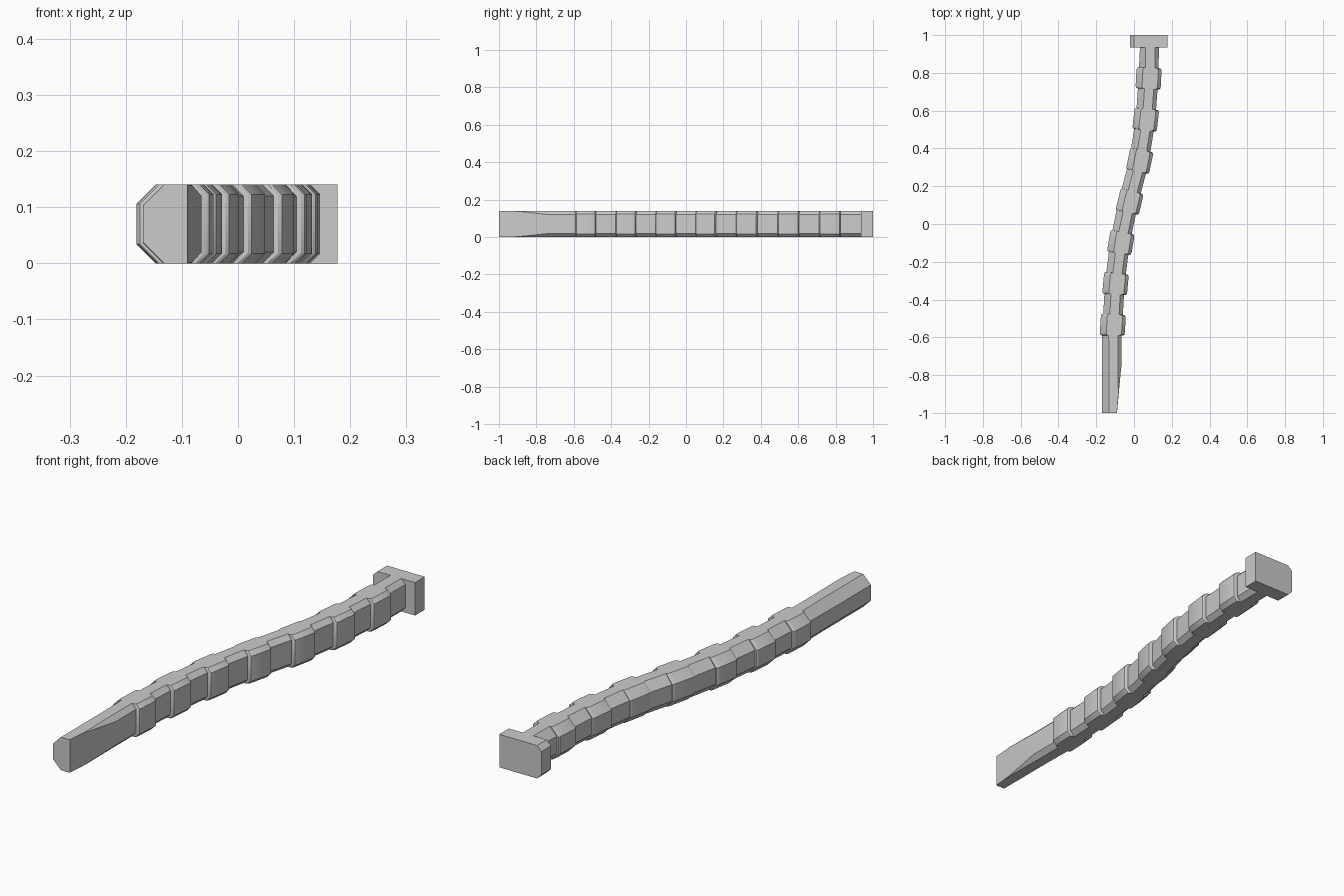
import bpy, bmesh, math

if "Cube" in bpy.data.objects:
    bpy.data.objects.remove(bpy.data.objects["Cube"])

H = 0.14  # thickness of the whole piece

steel = bpy.data.materials.new("steel_grey")
steel.diffuse_color = (0.6, 0.6, 0.6, 1)
steel.use_nodes = True
steel.node_tree.nodes["Principled BSDF"].inputs["Base Color"].default_value = steel.diffuse_color

# Centre line of the curved shaft as (y, x)
PATH = [(-1.0, -.117), (-.59, -.117), (-.535, -.114), (-.31, -.100), (-.10, -.073),
        (.10, -.033), (.32, .022), (.54, .058), (.77, .076), (.95, .082)]


def centre(y):
    """Smooth interpolation of the centre line (cubic Hermite)."""
    i = max(k for k in range(len(PATH) - 1) if k == 0 or PATH[k][0] <= y)
    (y0, x0), (y1, x1) = PATH[i], PATH[i + 1]

    def slope(k):
        a, b = PATH[max(k - 1, 0)], PATH[min(k + 1, len(PATH) - 1)]
        return (b[1] - a[1]) / (b[0] - a[0])
    m0 = 0 if i <= 1 else slope(i)
    m1 = 0 if i == 0 else slope(i + 1)
    d = y1 - y0
    t = (y - y0) / d
    return ((2*t**3 - 3*t**2 + 1) * x0 + (t**3 - 2*t**2 + t) * d * m0
            + (3*t**2 - 2*t**3) * x1 + (t**3 - t**2) * d * m1)


def section(y, left, right, cl, cr):
    """Chamfered cross-section, square to the centre line."""
    s = 0 if y < -.6 else (centre(y + .01) - centre(y - .01)) / .02
    n = math.hypot(1, s)
    nx, ny = 1 / n, -s / n
    prof = [(-left, H - cl), (-left + cl, H), (right - cr, H), (right, H - cr),
            (right, cr), (right - cr, 0), (-left + cl, 0), (-left, cl)]
    return [(centre(y) + u * nx, y + u * ny, z) for u, z in prof]


def finish(name, bm):
    bmesh.ops.recalc_face_normals(bm, faces=bm.faces)
    mesh = bpy.data.meshes.new(name)
    bm.to_mesh(mesh)
    bm.free()
    mesh.materials.append(steel)
    ob = bpy.data.objects.new(name, mesh)
    bpy.context.collection.objects.link(ob)
    return ob


# Shaft: slanted chisel tip, then alternating necks and rounded ribs
BODY = (.052, .052, .035, .020)
rings = [section(-1, .052, .027, .037, .0005),
         section(-.9, .052, .036, .037, .002),
         section(-.73, .052, .052, .037, .020)]
bulges = [.012, .011, .010, .005, .005, .010, .013]   # left-hand rib heights
for i, bulge in enumerate(bulges):
    y0 = -.59 + i * .2175
    y1 = y0 + .112
    rib = (.052 + bulge, .068, .034, .017)
    steps = [(0, 0), (.0008, .5), (.005, .85), (.014, 1)]
    stations = [(y0 + d, k) for d, k in steps] + [(y1 - d, k) for d, k in reversed(steps)]
    for y, k in stations:
        rings.append(section(y, *[a + (b - a) * k for a, b in zip(BODY, rib)]))
rings.append(section(.94, .050, .050, .030, .020))

bm = bmesh.new()
loops = [[bm.verts.new(p) for p in ring] for ring in rings]
for a, b in zip(loops, loops[1:]):
    for j in range(8):
        k = (j + 1) % 8
        bm.faces.new((a[j], a[k], b[k], b[j]))
bm.faces.new(loops[0])
bm.faces.new(loops[-1])
shaft = finish("ribbed_shaft", bm)

# End plate: block with two chamfered edges on the left
bm = bmesh.new()
outline = [(.177, 0), (.177, H), (.0, H), (-.021, H - .021), (-.021, .021), (.0, 0)]
face = bm.faces.new([bm.verts.new((x, .935, z)) for x, z in outline])
ext = bmesh.ops.extrude_face_region(bm, geom=[face])
bmesh.ops.translate(bm, vec=(0, .065, 0),
                    verts=[g for g in ext["geom"] if isinstance(g, bmesh.types.BMVert)])
finish("end_plate", bm)

# Soft shading on the rounded rib shoulders only
bpy.context.view_layer.objects.active = shaft
shaft.select_set(True)
bpy.ops.object.shade_smooth_by_angle(angle=math.radians(30))
